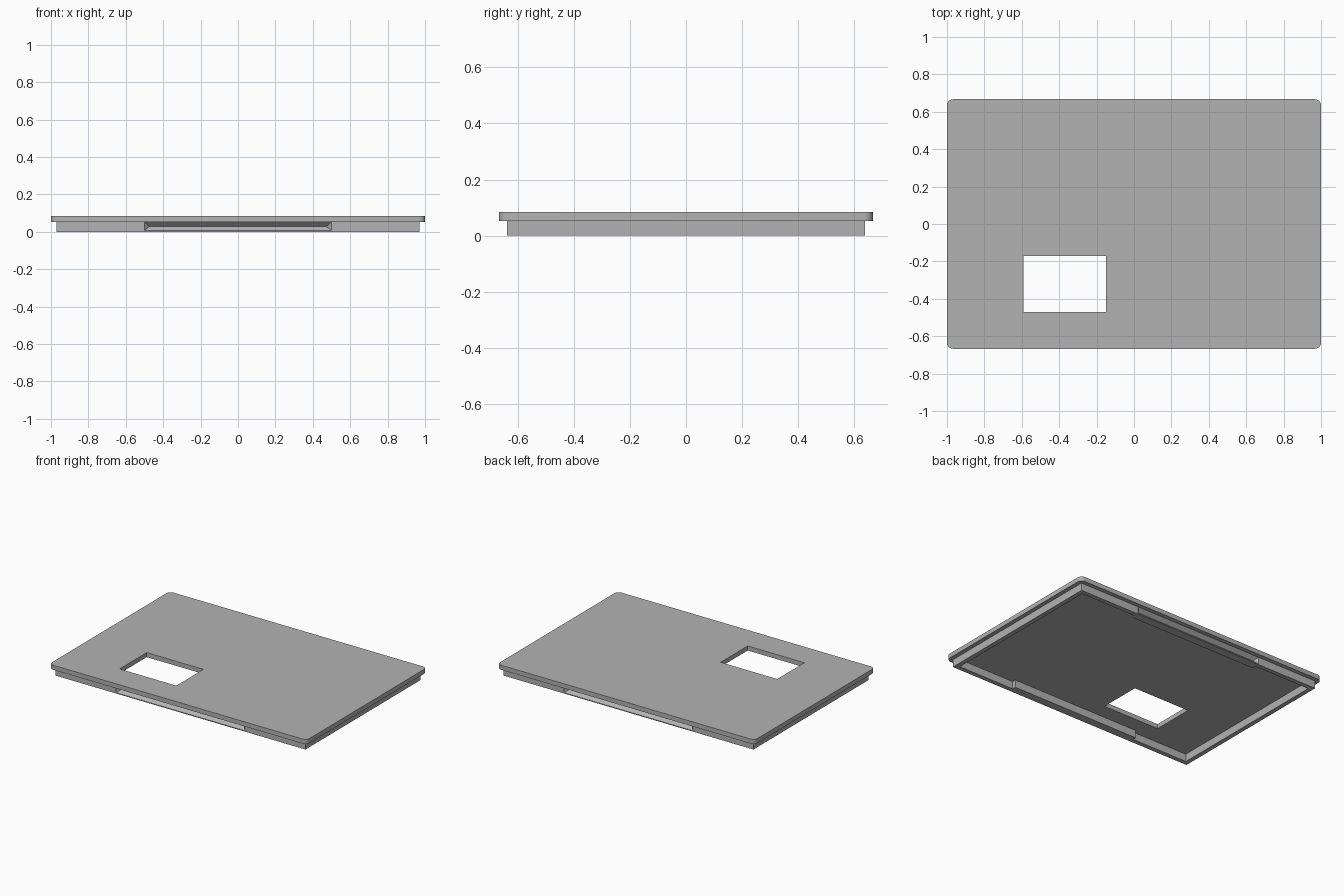
import bpy, bmesh, math

old = bpy.data.objects.get("Cube")
if old:
    bpy.data.objects.remove(old)

grey = bpy.data.materials.new("plain grey")
grey.use_nodes = True
grey.diffuse_color = (0.45, 0.45, 0.45, 1)
grey.node_tree.nodes["Principled BSDF"].inputs["Base Color"].default_value = grey.diffuse_color

HALF_X, HALF_Y, TOP, RIM = 1.0, 0.667, 0.085, 0.053
LIP_X, LIP_Y, WALL = 0.97, 0.637, 0.032
GRIP, DEPTH = 0.5, 0.026


def finish(bm, name):
    bmesh.ops.recalc_face_normals(bm, faces=bm.faces)
    mesh = bpy.data.meshes.new(name)
    bm.to_mesh(mesh)
    bm.free()
    mesh.materials.append(grey)
    obj = bpy.data.objects.new(name, mesh)
    bpy.context.collection.objects.link(obj)
    return obj


def box(name, x0, x1, y0, y1, z0, z1, corner=0):
    bm = bmesh.new()
    bmesh.ops.create_cube(bm, size=1)
    for v in bm.verts:
        v.co = (x1 if v.co.x > 0 else x0, y1 if v.co.y > 0 else y0, z1 if v.co.z > 0 else z0)
    if corner:
        uprights = [e for e in bm.edges if abs(e.verts[0].co.z - e.verts[1].co.z) > 0.01]
        bmesh.ops.bevel(bm, geom=uprights, offset=corner, segments=6, profile=0.5, affect='EDGES')
    return finish(bm, name)


def cut(obj, cutter):
    mod = obj.modifiers.new("cut", 'BOOLEAN')
    mod.operation, mod.solver, mod.object = 'DIFFERENCE', 'EXACT', cutter
    cutter.hide_render = True
    cutter.hide_set(True)
    bpy.context.view_layer.objects.active = obj
    bpy.ops.object.modifier_apply(modifier=mod.name)
    bpy.data.objects.remove(cutter)


# Cover plate with rounded corners and a window
plate = box("cover_plate", -HALF_X, HALF_X, -HALF_Y, HALF_Y, RIM, TOP, 0.033)
cut(plate, box("window_cutter", -0.59, -0.15, -0.47, -0.17, 0, 0.2))
bpy.ops.object.select_all(action='DESELECT')
plate.select_set(True)
bpy.context.view_layer.objects.active = plate
bpy.ops.object.shade_smooth_by_angle(angle=math.radians(30))

# End walls of the lip underneath
for name, s in (("left", 1), ("right", -1)):
    a, b = sorted((s * LIP_X, s * (LIP_X - WALL)))
    box(name + "_lip", a, b, -LIP_Y, LIP_Y, 0, RIM)

# Long walls of the lip, each with a grooved middle that bulges inwards
for side, s in (("front", -1), ("back", 1)):
    a, b = sorted((s * LIP_Y, s * (LIP_Y - WALL)))
    for name, x0, x1 in (("right", -LIP_X + WALL, -GRIP), ("left", GRIP, LIP_X - WALL)):
        box(f"{side}_{name}_lip", x0, x1, a, b, 0, RIM)

    bm = bmesh.new()
    inner = s * (LIP_Y - WALL - DEPTH)
    rows = []
    for x, d in ((-GRIP, 0), (-GRIP + DEPTH, DEPTH), (GRIP - DEPTH, DEPTH), (GRIP, 0)):
        rows.append(bm.verts.new((x, s * (LIP_Y - d), RIM / 2 + 0.002)))
    outer = [bm.verts.new((x, s * LIP_Y, z)) for x, z in
             ((-GRIP, 0.006), (GRIP, 0.006), (GRIP, RIM), (-GRIP, RIM))]
    low = [bm.verts.new((x, s * LIP_Y, 0)) for x in (-GRIP, GRIP)]
    back = [bm.verts.new((x, inner, z)) for x, z in
            ((-GRIP, 0), (GRIP, 0), (GRIP, RIM), (-GRIP, RIM))]
    p, q = rows[1], rows[2]
    for v in (rows[0], rows[3]):
        bm.verts.remove(v)
    o0, o1, o2, o3 = outer
    b0, b1, b2, b3 = back
    for face in ((o0, o1, q, p), (o3, p, q, o2), (o0, p, o3), (o1, o2, q),
                 (low[0], low[1], o1, o0), (low[0], b0, b1, low[1]), (b0, b3, b2, b1),
                 (o3, o2, b2, b3), (low[0], o0, o3, b3, b0), (low[1], b1, b2, o2, o1)):
        bm.faces.new(face)
    finish(bm, side + "_grip_groove")
